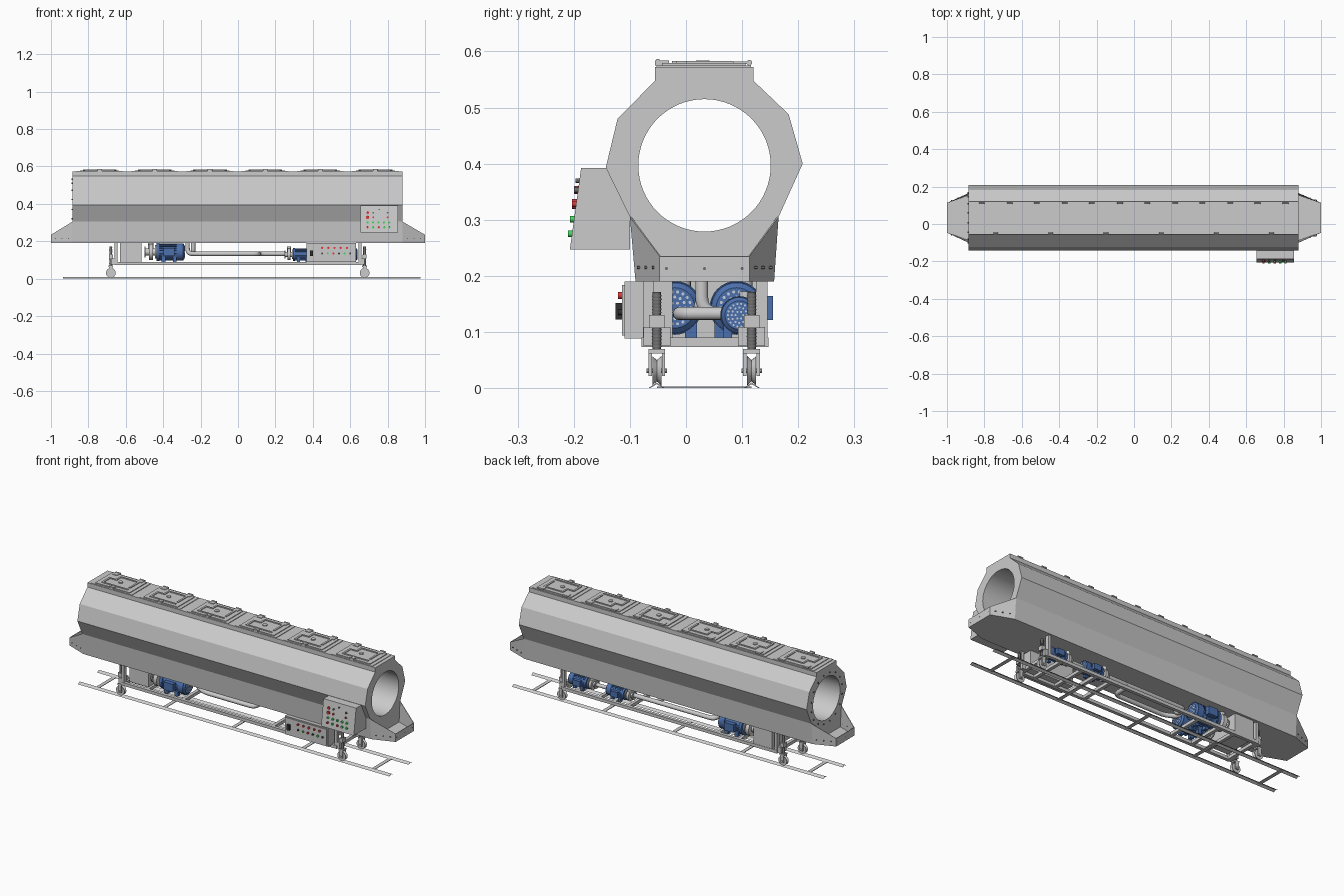
import bpy, bmesh
from math import pi, sin, cos, radians
from mathutils import Matrix, Vector

if "Cube" in bpy.data.objects:
    bpy.data.objects.remove(bpy.data.objects["Cube"])

ROT = {'x': Matrix.Rotation(pi/2, 4, 'Y'), 'y': Matrix.Rotation(pi/2, 4, 'X'), 'z': Matrix.Identity(4)}

def mat(name, c):
    m = bpy.data.materials.new(name)
    m.diffuse_color = (*c, 1)
    m.use_nodes = True
    m.node_tree.nodes["Principled BSDF"].inputs["Base Color"].default_value = m.diffuse_color
    return m

BLUE, RED = mat("blue", (.07, .16, .42)), mat("red", (.8, .04, .04))
GREEN, BLACK = mat("green", (.05, .7, .1)), mat("black", (.03, .03, .03))
DARK, LIGHT = mat("dark_steel", (.15, .15, .15)), mat("light_grey", (.6, .63, .68))

def box(bm, x0, x1, y0, y1, z0, z1, m=Matrix.Identity(4)):
    t = Matrix.Translation(((x0+x1)/2, (y0+y1)/2, (z0+z1)/2))
    bmesh.ops.create_cube(bm, size=1, matrix=m @ t @ Matrix.Diagonal((x1-x0, y1-y0, z1-z0, 1)))

def cyl(bm, c, r, d, axis='x', n=20, r2=None):
    bmesh.ops.create_cone(bm, cap_ends=True, segments=n, radius1=r, radius2=r if r2 is None else r2,
                          depth=d, matrix=Matrix.Translation(c) @ ROT[axis])

def prism(bm, pts, x0, x1):
    # extrude a (y, z) profile along x
    a = [bm.verts.new((x0, *p)) for p in pts]
    b = [bm.verts.new((x1, *p)) for p in pts]
    bm.faces.new(a)
    bm.faces.new(b[::-1])
    for i in range(len(pts)):
        j = (i+1) % len(pts)
        bm.faces.new((a[i], b[i], b[j], a[j]))

def done(name, bm, material=None, smooth=True):
    bmesh.ops.recalc_face_normals(bm, faces=bm.faces)
    me = bpy.data.meshes.new(name)
    bm.to_mesh(me)
    bm.free()
    ob = bpy.data.objects.new(name, me)
    bpy.context.collection.objects.link(ob)
    if material:
        me.materials.append(material)
    bpy.ops.object.select_all(action='DESELECT')
    ob.select_set(True)
    bpy.context.view_layer.objects.active = ob
    if smooth:
        bpy.ops.object.shade_smooth_by_angle(angle=radians(35))
    return ob

# Faceted housing with a round bore
CY, CZ = .033, .397
bm = bmesh.new()
prism(bm, [(-.055, .572), (.12, .572), (.12, .548), (.183, .488), (.208, .4), (.165, .305), (.157, .19),
           (-.09, .19), (-.1, .305), (-.143, .393), (-.122, .48), (-.055, .548)], -.885, .88)
body = done("housing", bm, smooth=False)
bm = bmesh.new()
cyl(bm, (0, CY, CZ), .118, 2.2, 'x', 64)
cutter = done("bore_cutter", bm)
cutter.hide_render = True
bpy.context.view_layer.objects.active = body
mod = body.modifiers.new("bore", 'BOOLEAN')
mod.object, mod.solver = cutter, 'EXACT'
bpy.ops.object.modifier_apply(modifier="bore")
bpy.data.objects.remove(cutter)
bpy.ops.object.select_all(action='DESELECT')
body.select_set(True)
bpy.ops.object.shade_smooth_by_angle(angle=radians(20))

# Open drip trays at both ends, with bolts
for s, xb, nm in ((1, .88, "right"), (-1, -.885, "left")):
    bm = bmesh.new()
    A = [bm.verts.new((xb, *p)) for p in ((-.1, .305), (-.09, .19), (.157, .19), (.165, .305))]
    B = [bm.verts.new((s, *p)) for p in ((-.047, .235), (-.047, .19), (.113, .19), (.113, .235))]
    for i in range(3):
        bm.faces.new((A[i], A[i+1], B[i+1], B[i]))
    bm.faces.new(B)
    tray = done(nm + "_tray", bm, smooth=False)
    sol = tray.modifiers.new("wall", 'SOLIDIFY')
    sol.thickness = .003
    bm = bmesh.new()
    for y in (-.035, .033, .1):
        cyl(bm, (s*.999, y, .213), .003, .004, 'x', 6)
    for i in range(3):
        x = s*(.905 + i*.035)
        t = (abs(x) - .88) / .12
        for y in (-.093 + .045*t, .16 - .046*t):
            cyl(bm, (x, y, .215), .003, .007, 'y', 6)
    done(nm + "_tray_bolts", bm, DARK)
bm = bmesh.new()
for i in range(16):
    a = 2*pi*(i+.5)/16
    cyl(bm, (-.886, CY + .137*cos(a), CZ + .137*sin(a)), .004, .006, 'x', 6)
done("end_bolts", bm, DARK)

# Six inspection lids along the top
for i in range(6):
    x = -.74 + i*.295
    bm = bmesh.new()
    box(bm, x-.125, x+.125, -.053, .116, .571, .575)
    box(bm, x-.105, x+.105, -.043, .106, .575, .579)
    for a, b, c, d in ((-.08, .08, -.025, -.017), (-.08, -.07, -.017, .045), (.07, .08, .0, .085),
                       (-.04, .08, .077, .085), (-.08, -.03, .037, .045), (-.04, -.03, .045, .085)):
        box(bm, x+a, x+b, c, d, .579, .583)
    for dx in (-.075, .075):                      # hinges
        box(bm, x+dx-.014, x+dx+.014, .085, .114, .578, .582)
        cyl(bm, (x+dx, .113, .58), .005, .03, 'x', 10)
    box(bm, x-.012, x+.012, -.055, -.03, .575, .584)   # latch
    cyl(bm, (x, -.05, .583), .004, .025, 'x', 10)
    cyl(bm, (x, .03, .581), .012, .006, 'z', 16)
    done(f"lid_{i+1}", bm)

# Sloped control console and its buttons
bm = bmesh.new()
prism(bm, [(-.187, .392), (-.207, .247), (-.1, .247), (-.1, .31), (-.14, .392)], .655, .855)
done("control_console", bm, smooth=False)

def buttons(name, items, face, material):
    bm = bmesh.new()
    for x, z, r in items:
        cyl(bm, (x, face(z), z), r, .012, 'y', 12)
    done(name, bm, material)

slope = lambda z: -.188 - (.392 - z)*.138
buttons("console_red_buttons", [(.693, .353, .007), (.693, .328, .009), (.723, .328, .005), (.8, .328, .005),
                                (.693, .275, .006), (.753, .275, .006)], slope, RED)
buttons("console_green_buttons", [(.693+.029*i, .301, .006) for i in range(5)]
        + [(.723, .275, .006), (.782, .275, .006), (.81, .275, .006)], slope, GREEN)
buttons("console_dark_knobs", [(.723, .353, .005), (.755, .37, .004), (.8, .353, .005)], slope, DARK)

# Lower electrical cabinet
bm = bmesh.new()
box(bm, .365, .63, -.11, -.024, .088, .19)
box(bm, .372, .623, -.114, -.11, .094, .184)
done("electrical_cabinet", bm, smooth=False)
flat = lambda z: -.115
buttons("cabinet_red_buttons", [(.45+.033*i, .165, .006) for i in range(5)] + [(.51, .135, .006)], flat, RED)
buttons("cabinet_green_buttons", [(.48, .135, .005), (.57, .135, .006)], flat, GREEN)
buttons("cabinet_dark_knobs", [(.45, .135, .005), (.54, .135, .005), (.6, .135, .005)], flat, BLACK)
bm = bmesh.new()
box(bm, .385, .401, -.126, -.112, .122, .152)
done("main_switch", bm, BLACK, False)

# Under-frame, hangers and tank
bm = bmesh.new()
for y in (-.079, .129):
    box(bm, -.66, .66, y, y+.018, .073, .09)
for x in (-.66, -.52, -.43, -.3, .25, .34, .43, .56, .642):
    box(bm, x, x+.018, -.079, .147, .073, .09)
for x in (-.66, .645):
    for y in (-.077, .125):
        box(bm, x, x+.015, y, y+.02, .088, .192)
done("under_frame", bm, smooth=False)
bm = bmesh.new()
box(bm, -.63, -.515, -.05, .145, .09, .19)
done("water_tank", bm, smooth=False)

# Jack legs with grooved wheels, running on rails
RAILS = (-.052, .117)
for x, nx in ((-.68, "left"), (.677, "right")):
    for y, ny in zip(RAILS, ("front", "rear")):
        n = f"{nx}_{ny}"
        bm = bmesh.new()
        cyl(bm, (x, y, .12), .0075, .102, 'z', 16)
        for k in range(16):                     # threads
            cyl(bm, (x, y, .075 + k*.006), .0088, .003, 'z', 16, .0075)
        done(n + "_jack_screw", bm, DARK)
        bm = bmesh.new()
        box(bm, x-.011, x+.011, y-.014, y+.014, .107, .13)
        box(bm, min(x, x*.96), max(x, x*.96), y-.024, y+.024, .075, .109)
        box(bm, x-.013, x+.013, y-.015, y+.015, .062, .07)
        for s in (-1, 1):
            box(bm, x-.01, x+.01, y+s*.012-.003, y+s*.012+.003, .022, .064)
        cyl(bm, (x, y, .031), .004, .036, 'y', 10)
        done(n + "_wheel_fork", bm)
        bm = bmesh.new()
        for s in (-1, 1):
            cyl(bm, (x, y+s*.004, .031), .026 if s > 0 else .019, .008, 'y', 24, .019 if s > 0 else .026)
        done(n + "_wheel", bm)
bm = bmesh.new()
for y in RAILS:
    prism(bm, [(y-.015, 0), (y-.012, 0), (y, .007), (y+.012, 0), (y+.015, 0), (y, .01)], -.935, .975)
for x in (-.83, -.42, 0, .43, .86):
    box(bm, x-.01, x+.01, RAILS[0], RAILS[1], 0, .003)
done("rail_track", bm, smooth=False)

# Finned electric motors with pumps
def motor(name, x0, x1, y, z, r, side):
    L = x1 - x0
    bm = bmesh.new()
    cyl(bm, ((x0+x1)/2, y, z), r*.84, L, 'x', 32)
    cyl(bm, (x0+L*.05, y, z), r, L*.1, 'x', 32)
    cyl(bm, (x1-L*.14, y, z), r*.97, L*.24, 'x', 32)
    cyl(bm, (x1, y, z), r*.97, L*.06, 'x', 32, r*.75)
    for i in range(24):
        m = Matrix.Translation((0, y, z)) @ Matrix.Rotation(2*pi*i/24, 4, 'X')
        box(bm, x0+L*.1, x1-L*.26, -r*.03, r*.03, r*.8, r*.95, m)
    ya, yb = sorted((y+side*r*.8, y+side*r*1.35))
    box(bm, x0+L*.25, x0+L*.65, ya, yb, z-r*.45, z+r*.45)
    for fx in (.18, .6):                        # feet
        for s in (-1, 1):
            box(bm, x0+L*fx, x0+L*(fx+.14), y+s*r*.6-r*.22, y+s*r*.6+r*.22, .09, z-r*.4)
    done(name + "_motor", bm, BLUE)
    bm = bmesh.new()
    for ring, k in ((.2, 6), (.4, 12), (.6, 18)):
        for i in range(k):
            a = 2*pi*i/k
            cyl(bm, (x1+L*.03, y+r*ring*cos(a), z+r*ring*sin(a)), r*.06, .002, 'x', 6)
    done(name + "_fan_grille", bm, LIGHT)
    bm = bmesh.new()
    cyl(bm, (x0-r*.25, y, z), r*.4, r*.5, 'x', 20)
    cyl(bm, (x0-r*.1, y, z), r*.75, r*.12, 'x', 24)
    cyl(bm, (x0-r*.65, y, z), r*.9, r*.45, 'x', 28)
    cyl(bm, (x0-r*1.05, y, z), r*.4, r*.5, 'x', 20)
    cyl(bm, (x0-r*1.3, y, z), r*.62, r*.14, 'x', 20)
    cyl(bm, (x0-r*.65, y+r*.3, z+r*.8), r*.3, r*.9, 'z', 16)
    done(name + "_pump", bm)

motor("front_large", -.435, -.29, -.02, .143, .048, -1)
motor("rear_large", -.435, -.29, .09, .143, .048, 1)
motor("inner_small", .295, .405, .095, .13, .034, 1)
motor("outer_small", .525, .635, .095, .13, .034, 1)

# Pipework with rounded bends
def pipe(name, pts, r, bend=.035):
    P = [Vector(p) for p in pts]
    out = [P[0]]
    for a, b, c in zip(P, P[1:], P[2:]):
        p, q = b + (a-b).normalized()*bend, b + (c-b).normalized()*bend
        out += [p*(1-t)**2 + b*2*t*(1-t) + q*t*t for t in (i/6 for i in range(7))]
    out.append(P[-1])
    cu = bpy.data.curves.new(name, 'CURVE')
    cu.dimensions, cu.bevel_depth, cu.bevel_resolution, cu.use_fill_caps = '3D', r, 3, True
    sp = cu.splines.new('POLY')
    sp.points.add(len(out)-1)
    for v, p in zip(sp.points, out):
        v.co = (*p, 1)
    bpy.context.collection.objects.link(bpy.data.objects.new(name, cu))

pipe("return_pipe", [(-.27, .028, .195), (-.27, .028, .133), (-.2, -.012, .133), (.11, -.012, .133),
                     (.11, .095, .133), (.25, .095, .133)], .012, .03)
pipe("supply_pipe", [(-.24, .028, .195), (-.24, .028, .133), (-.24, .095, .133), (.13, .095, .133)], .012, .03)
pipe("pump_link_pipe", [(.4, .095, .13), (.48, .095, .13)], .01)
